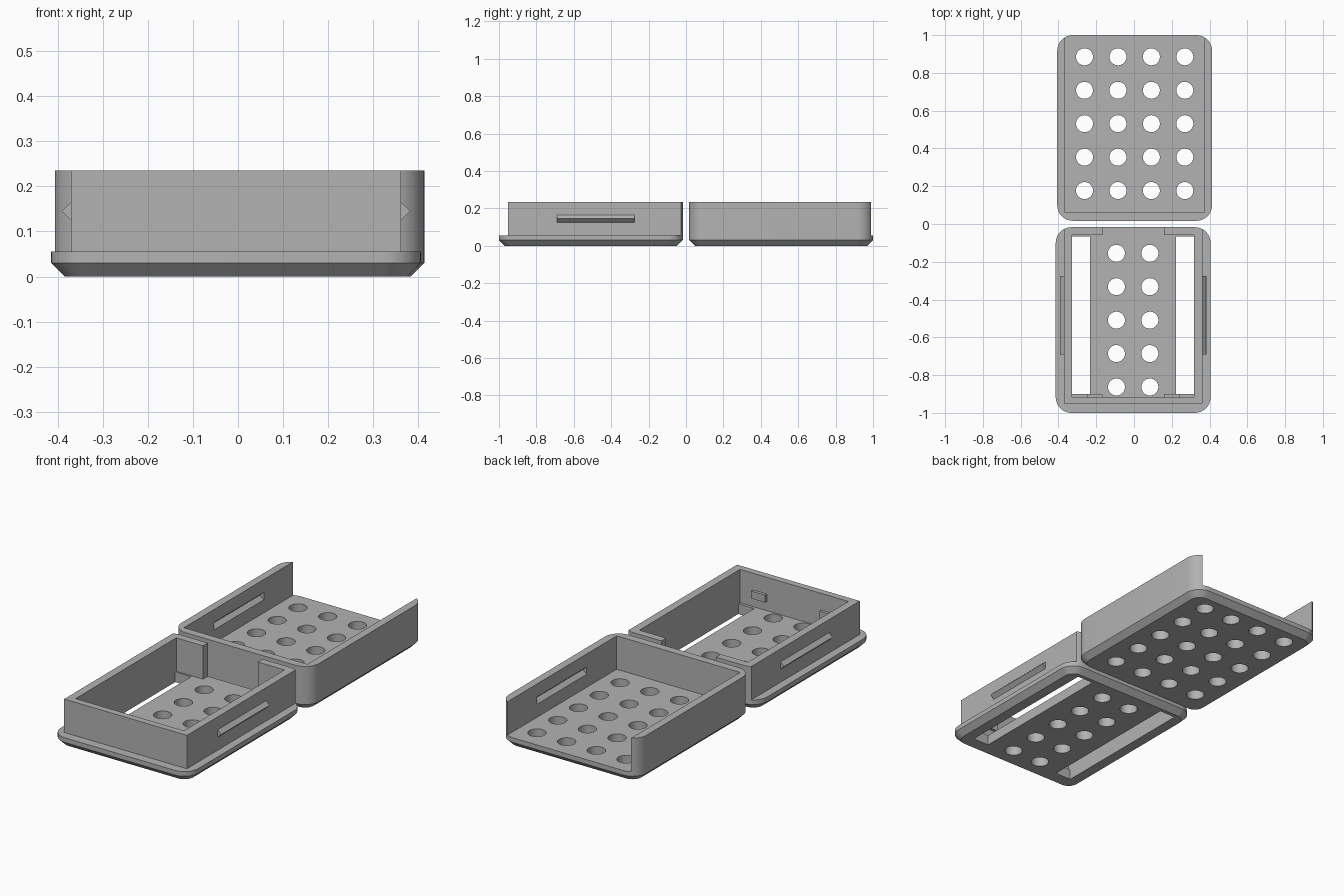
import bpy, bmesh, math
from mathutils import Matrix, Vector

if "Cube" in bpy.data.objects:
    bpy.data.objects.remove(bpy.data.objects["Cube"], do_unlink=True)

grey = bpy.data.materials.new("plain grey")
grey.use_nodes = True
GREY = (0.45, 0.45, 0.45, 1)
grey.diffuse_color = GREY
grey.node_tree.nodes["Principled BSDF"].inputs["Base Color"].default_value = GREY

HALF_W, LENGTH, GAP = 0.41, 0.983, 0.017
RADIUS, CHAMFER = 0.083, 0.03
FLOOR, TOP, GRIP_Z = 0.055, 0.235, 0.145
PITCH = 0.177


def make(name, bm):
    bmesh.ops.recalc_face_normals(bm, faces=bm.faces)
    mesh = bpy.data.meshes.new(name)
    bm.to_mesh(mesh)
    bm.free()
    mesh.materials.append(grey)
    ob = bpy.data.objects.new(name, mesh)
    bpy.context.collection.objects.link(ob)
    return ob


def loft(name, rings):
    """Solid skinned through a list of equal-length closed rings."""
    bm = bmesh.new()
    loops = [[bm.verts.new(p) for p in ring] for ring in rings]
    n = len(loops[0])
    for a, b in zip(loops, loops[1:]):
        for i in range(n):
            j = (i + 1) % n
            bm.faces.new((a[i], a[j], b[j], b[i]))
    bm.faces.new(loops[0])
    bm.faces.new(loops[-1])
    return make(name, bm)


def box(name, x, y, z):
    ring = [(x[0], y[0]), (x[1], y[0]), (x[1], y[1]), (x[0], y[1])]
    return loft(name, [[(px, py, h) for px, py in ring] for h in z])


def rounded_ring(cx, cy, z, inset=0, steps=10):
    """Rounded rectangle outline of a tray, optionally shrunk."""
    pts = []
    dx, dy, r = HALF_W - RADIUS, LENGTH / 2 - RADIUS, RADIUS - inset
    for quarter, (sx, sy) in enumerate([(1, 1), (-1, 1), (-1, -1), (1, -1)]):
        for k in range(steps + 1):
            a = (quarter + k / steps) * math.pi / 2
            pts.append((cx + sx * dx + r * math.cos(a),
                        cy + sy * dy + r * math.sin(a), z))
    return pts


def grip(name, x, out, y):
    """Triangular bar along y, its point reaching out from x."""
    tri = [(x, GRIP_Z - 0.02), (x + out, GRIP_Z), (x, GRIP_Z + 0.02),
           (x - out * 0.2, GRIP_Z)]
    return loft(name, [[(px, h, pz) for px, pz in tri] for h in y])


def hole_cutters(xs, ys):
    bm = bmesh.new()
    for x in xs:
        for y in ys:
            bmesh.ops.create_cone(bm, cap_ends=True, segments=32, radius1=0.045,
                                  radius2=0.045, depth=0.3,
                                  matrix=Matrix.Translation(Vector((x, y, 0))))
    return make("hole_cutter", bm)


def cut(ob, cutter, operation="DIFFERENCE"):
    """Apply a boolean and throw the cutter away."""
    cutter.hide_render = True
    mod = ob.modifiers.new("cut", "BOOLEAN")
    mod.object, mod.operation, mod.solver = cutter, operation, "EXACT"
    graph = bpy.context.evaluated_depsgraph_get()
    mesh = bpy.data.meshes.new_from_object(ob.evaluated_get(graph))
    ob.modifiers.clear()
    ob.data = mesh
    bpy.data.objects.remove(cutter, do_unlink=True)


def base_plate(name, cx, cy):
    return loft(name, [rounded_ring(cx, cy, 0, CHAMFER),
                       rounded_ring(cx, cy, CHAMFER),
                       rounded_ring(cx, cy, FLOOR)])


def wall_block(name, cx, cy):
    return loft(name, [rounded_ring(cx, cy, z) for z in (FLOOR, TOP)])


def smooth(ob):
    ob.data.shade_smooth()
    ob.data.set_sharp_from_angle(angle=math.radians(30))


mid = GAP + LENGTH / 2

# Rear tray: perforated floor, three walls, open at the back
cx = 0.0035
rear_floor = base_plate("rear_tray_floor", cx, mid)
cut(rear_floor, hole_cutters([cx + (i - 1.5) * PITCH for i in range(4)],
                             [0.177 + i * PITCH for i in range(5)]))
rear_walls = wall_block("rear_tray_walls", cx, mid)
inner = HALF_W - 0.042
cut(rear_walls, box("cavity", (cx - inner, cx + inner), (0.06, 1.2), (0, 0.4)))
for s in (-1, 1):
    cut(rear_walls, grip("groove", cx + s * inner, s * 0.022, (0.315, 0.74)))

# Front tray: perforated floor with two long slots
cx = -0.0045
outer, inner = 0.366, 0.323
front_floor = base_plate("front_tray_floor", cx, -mid)
cut(front_floor, hole_cutters([cx + s * PITCH / 2 for s in (-1, 1)],
                              [-0.155 - i * PITCH for i in range(5)]))
for s in (-1, 1):
    xs = sorted((cx + s * 0.228, cx + s * inner))
    cut(front_floor, box("slot", xs, (-0.9, -0.067), (-0.1, 0.2)))

# Front tray walls: inset from the plate, with a doorway at the back
front_walls = wall_block("front_tray_walls", cx, -mid)
cut(front_walls, box("trim", (cx - outer, cx + outer), (-0.951, 0.1), (0, 0.4)),
    "INTERSECT")
cut(front_walls, box("cavity", (cx - inner, cx + inner), (-0.915, -0.058), (0, 0.4)))
cut(front_walls, box("doorway", (cx - 0.163, cx + 0.163), (-0.3, 0.1), (0, 0.4)))

# Snap ridges outside and small stop tabs inside the front wall
for s, side in ((-1, "right"), (1, "left")):
    grip("snap_ridge_" + side, cx + s * outer, s * 0.021, (-0.69, -0.275))
    xs = sorted((cx + s * 0.163, cx + s * 0.245))
    box("stop_tab_" + side, xs, (-0.92, -0.899), (0.105, 0.145))

for ob in (rear_floor, rear_walls, front_floor, front_walls):
    smooth(ob)
